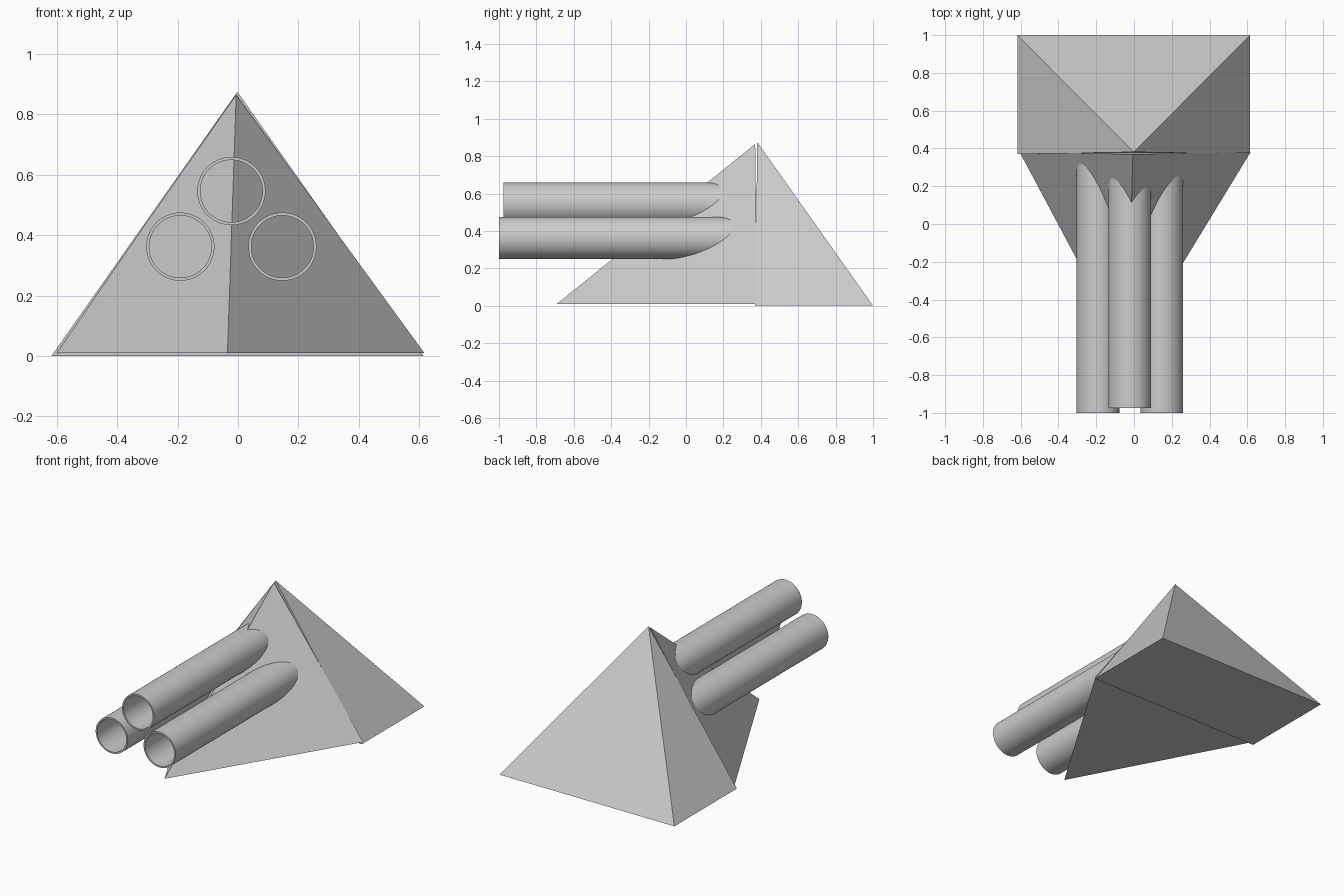
import bpy, bmesh, math
from mathutils import Matrix

cube = bpy.data.objects.get("Cube")
if cube:
    bpy.data.objects.remove(cube, do_unlink=True)

grey = bpy.data.materials.new("plain grey")
grey.use_nodes = True
colour = (0.6, 0.6, 0.6, 1)
grey.diffuse_color = colour
grey.node_tree.nodes["Principled BSDF"].inputs["Base Color"].default_value = colour


def finish(name, bm):
    """Turn a bmesh into a grey object."""
    bmesh.ops.recalc_face_normals(bm, faces=bm.faces)
    mesh = bpy.data.meshes.new(name)
    bm.to_mesh(mesh)
    bm.free()
    mesh.materials.append(grey)
    obj = bpy.data.objects.new(name, mesh)
    bpy.context.collection.objects.link(obj)
    return obj


def pyramid(name, base, apex):
    """Flat-sided solid from a base outline to one point."""
    bm = bmesh.new()
    ring = [bm.verts.new(p) for p in base]
    top = bm.verts.new(apex)
    bm.faces.new(ring)
    for i, v in enumerate(ring):
        bm.faces.new((v, ring[(i + 1) % len(ring)], top))
    return finish(name, bm)


def tube(name, x, z, start, end=0.33, outer=0.113, inner=0.103, sides=64):
    """Open pipe along y, spun from its wall section."""
    bm = bmesh.new()
    wall = [bm.verts.new((x + r, y, z)) for r, y in
            ((outer, start), (outer, end), (inner, end), (inner, start))]
    edges = [bm.edges.new((wall[i], wall[(i + 1) % 4])) for i in range(4)]
    bmesh.ops.spin(bm, geom=wall + edges, cent=(x, 0, z), axis=(0, 1, 0),
                   angle=math.tau, steps=sides, use_merge=True)
    bmesh.ops.remove_doubles(bm, verts=bm.verts, dist=0.0001)
    obj = finish(name, bm)
    bpy.ops.object.select_all(action="DESELECT")
    obj.select_set(True)
    bpy.context.view_layer.objects.active = obj
    bpy.ops.object.shade_smooth_by_angle(angle=math.radians(30))


# Rear half: rectangular base, upright front
pyramid("rear_pyramid",
        [(-0.618, 0.37, 0), (0.615, 0.37, 0), (0.615, 1, 0), (-0.618, 1, 0)],
        (-0.002, 0.381, 0.875))

# Front half: triangular base, slightly off centre
pyramid("front_pyramid",
        [(-0.605, 0.38, 0.01), (-0.035, -0.69, 0.01), (0.617, 0.38, 0.01)],
        (-0.006, 0.37, 0.865))

# Three open pipes running into the front half
tube("right_tube", -0.191, 0.362, -1)
tube("left_tube", 0.147, 0.362, -1)
tube("upper_tube", -0.022, 0.546, -0.975)
